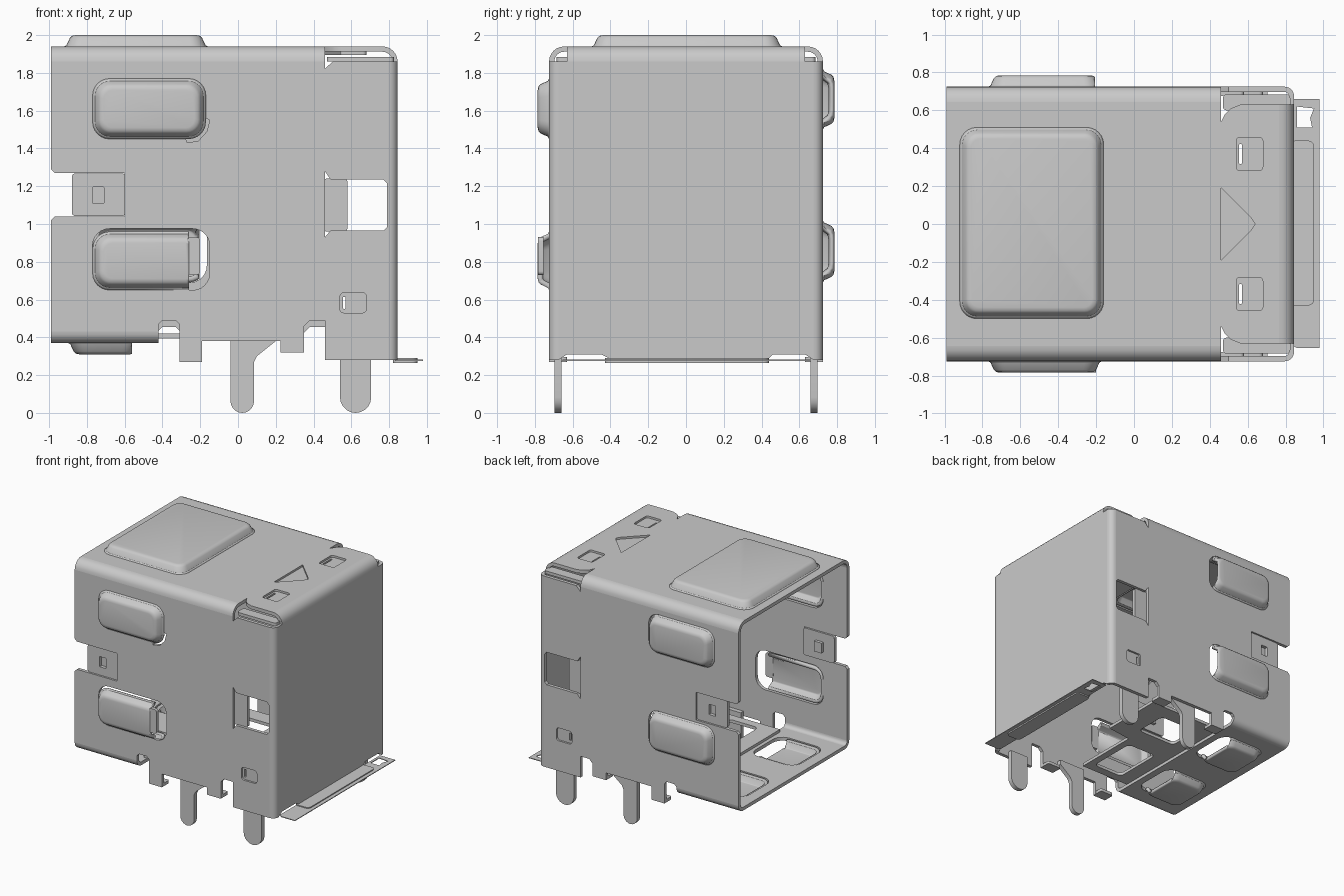
import bpy, bmesh, math
from mathutils import Vector

if "Cube" in bpy.data.objects:
    bpy.data.objects.remove(bpy.data.objects["Cube"])

T = 0.028          # sheet thickness
BULGE = 0.06       # height of pressed bulges
GREY = (0.59, 0.59, 0.59, 1)

steel = bpy.data.materials.new("brushed_grey")
steel.use_nodes = True
steel.diffuse_color = GREY
steel.node_tree.nodes["Principled BSDF"].inputs["Base Color"].default_value = GREY

# Planes: (u, v, w) to world, w pointing outwards; True where the mapping mirrors
PLANES = {
    "front": (lambda u, v, w: (u, -0.725 - w, v), False),
    "back": (lambda u, v, w: (u, 0.725 + w, v), True),
    "roof": (lambda u, v, w: (u, v, 1.94 + w), False),
    "floor": (lambda u, v, w: (u, v, 0.37 - w), True),
    "rear": (lambda u, v, w: (0.845 + w, u, v), False),
    "along_x": (lambda u, v, w: (w, u, v), False),
    "along_y": (lambda u, v, w: (u, w, v), True),
    "along_z": (lambda u, v, w: (u, v, w), False),
}


def arc(cx, cy, r, a0, a1, n=6):
    angles = [math.radians(a0 + (a1 - a0) * i / n) for i in range(n + 1)]
    return [(cx + r * math.cos(a), cy + r * math.sin(a)) for a in angles]


def rounded(u0, u1, v0, v1, r=0.02, n=6):
    return (arc(u1 - r, v1 - r, r, 0, 90, n) + arc(u0 + r, v1 - r, r, 90, 180, n)
            + arc(u0 + r, v0 + r, r, 180, 270, n) + arc(u1 - r, v0 + r, r, 270, 360, n))


def finish(name, bm, plane):
    fn, mirrored = PLANES[plane]
    for v in bm.verts:
        v.co = Vector(fn(*v.co))
    if mirrored:
        bmesh.ops.reverse_faces(bm, faces=bm.faces)
    mesh = bpy.data.meshes.new(name)
    bm.to_mesh(mesh)
    bm.free()
    obj = bpy.data.objects.new(name, mesh)
    bpy.context.collection.objects.link(obj)
    mesh.materials.append(steel)
    bpy.ops.object.select_all(action="DESELECT")
    obj.select_set(True)
    bpy.context.view_layer.objects.active = obj
    bpy.ops.object.shade_smooth_by_angle(angle=math.radians(30))
    return obj


def plate(name, plane, outline, holes=(), w0=-T, w1=0.0):
    """Flat sheet with holes, filled from 2D outlines."""
    curve = bpy.data.curves.new(name + "_outline", "CURVE")
    curve.dimensions = "2D"
    curve.fill_mode = "BOTH"
    curve.extrude = (w1 - w0) / 2
    for loop in [outline, *holes]:
        spline = curve.splines.new("POLY")
        spline.points.add(len(loop) - 1)
        for point, (u, v) in zip(spline.points, loop):
            point.co = (u, v, 0, 1)
        spline.use_cyclic_u = True
    temp = bpy.data.objects.new(name + "_outline", curve)
    bpy.context.collection.objects.link(temp)
    bpy.context.view_layer.update()
    mesh = bpy.data.meshes.new_from_object(temp.evaluated_get(bpy.context.evaluated_depsgraph_get()))
    bm = bmesh.new()
    bm.from_mesh(mesh)
    bpy.data.objects.remove(temp)
    bpy.data.curves.remove(curve)
    bpy.data.meshes.remove(mesh)
    bmesh.ops.remove_doubles(bm, verts=bm.verts, dist=1e-5)
    bmesh.ops.recalc_face_normals(bm, faces=bm.faces)
    for v in bm.verts:
        v.co.z += (w0 + w1) / 2
    return finish(name, bm, plane)


def bend(name, plane, cx, cy, r, a0, a1, w0, w1):
    """Quarter-round fold between two sheets."""
    return plate(name, plane, arc(cx, cy, r, a0, a1) + arc(cx, cy, r - T, a1, a0), (), w0, w1)


def bulge(name, plane, u0, u1, v0, v1, r=0.09, cut=None):
    """Pressed bulge; with cut, the +u end is open."""
    bm = bmesh.new()
    previous = None
    for inset, height in ((0, 0), (0.012, 0.006), (0.03, 0.045), (0.042, 0.056), (0.06, BULGE)):
        ring = [bm.verts.new((u, v, height)) for u, v in
                rounded(u0 + inset, u1 - inset, v0 + inset, v1 - inset, max(r - inset * 0.7, 0.02))]
        if previous:
            for i in range(len(ring)):
                j = (i + 1) % len(ring)
                bm.faces.new((previous[i], previous[j], ring[j], ring[i]))
        previous = ring
    bm.faces.new(previous)
    if cut is not None:
        bmesh.ops.bisect_plane(bm, geom=bm.verts[:] + bm.edges[:] + bm.faces[:],
                               plane_co=(cut, 0, 0), plane_no=(1, 0, 0), clear_outer=True)
    solid = finish(name, bm, plane).modifiers.new("sheet", "SOLIDIFY")
    solid.thickness = T
    solid.offset = -1


def dimple(name, plane, u, v, half):
    """Sunken lance with a narrow slit; returns the hole it needs."""
    area = rounded(u, u + 0.14, v - half, v + half)
    slit = rounded(u + 0.015, u + 0.03, v - half * 0.6, v + half * 0.6, 0.005)
    plate(name, plane, area, [slit], -0.045, -0.016)
    return area


def pin(u0, u1):
    r = (u1 - u0) / 2
    return arc(u0 + r, r, r, 180, 360, 10)


def side_outline(n):
    """Side wall from the open end round to the rear, n is the relief height."""
    return [(-0.99, 1.86), (-0.99, 1.29), (-0.97, 1.27), (-0.60, 1.27), (-0.60, 1.04), (-0.97, 1.04),
            (-0.99, 1.02), (-0.99, 0.43), (-0.42, 0.43), (-0.42, n - 0.02), (-0.40, n), (-0.33, n),
            (-0.31, n - 0.02), (-0.31, 0.27), (-0.19, 0.27), (-0.19, 0.38),
            (0.225, 0.38), (0.225, 0.32), (0.35, 0.32), (0.35, n - 0.03), (0.38, n), (0.46, n),
            (0.46, 0.28), (0.795, 0.28), (0.795, 1.86), (0.50, 1.86), (0.46, 1.82), (0.46, 1.86)]


# Side walls with windows, spring bulges, pins and retaining tabs
WINDOW = [(0.46, 0.93), (0.49, 0.965), (0.77, 0.965), (0.79, 0.985), (0.79, 1.215),
          (0.77, 1.235), (0.49, 1.235), (0.46, 1.28)]
for side, relief in (("front", 0.49), ("back", 0.455)):
    holes = [WINDOW, dimple(side + "_lance", side, 0.54, 0.583, 0.053)]
    if side == "front":
        bulge("front_lower_spring", side, -0.77, -0.17, 0.65, 0.96, cut=-0.26)
        plate("front_spring_tongue", side, rounded(-0.27, -0.20, 0.73, 0.93), (), 0.03, 0.058)
        holes.append(rounded(-0.77, -0.15, 0.65, 0.975, 0.09))
        bulge("front_upper_bulge", side, -0.77, -0.17, 1.45, 1.77)
        holes.append(rounded(-0.77, -0.17, 1.45, 1.77, 0.09)[:21]
                     + [(-0.275, 1.45), (-0.27, 1.43), (-0.21, 1.44), (-0.165, 1.49),
                        (-0.15, 1.55), (-0.17, 1.56)])
    else:
        for level, v0, v1 in (("lower", 0.69, 1.02), ("upper", 1.50, 1.82)):
            bulge(f"back_{level}_spring", side, -0.77, -0.17, v0, v1, cut=-0.205)
            holes.append(rounded(-0.77, -0.165, v0, v1, 0.09))
    plate(side + "_wall", side, side_outline(relief), holes)
    plate(side + "_middle_pin", side, pin(-0.04, 0.085) + [(0.085, 0.27), (0.10, 0.30), (0.20, 0.38),
                                                           (0.20, 0.42), (-0.04, 0.42)], (), -0.065, -T)
    plate(side + "_rear_pin", side, pin(0.54, 0.705) + [(0.705, 0.32), (0.54, 0.32)], (), -0.065, -T)
    plate(side + "_notch_tab", side, rounded(-0.88, -0.595, 1.042, 1.268),
          [rounded(-0.77, -0.71, 1.11, 1.195, 0.005)], -0.04, -0.012)
    plate(side + "_notch_lance", side, rounded(-0.78, -0.71, 1.11, 1.195, 0.005), (), -0.065, -0.04)
    plate(side + "_window_tab", side, rounded(0.45, 0.58, 0.96, 1.24), (), -0.05, -0.022)

# Roof with rear flap, sunken triangle and large raised panel
half = [(0.46, 0.645), (0.46, 0.54), (0.48, 0.58), (0.51, 0.61), (0.56, 0.63), (0.765, 0.63)]
roof = ([(-0.99, -0.645)] + [(x, -y) for x, y in half] + half[::-1] + [(-0.99, 0.645)])
triangle = [(0.46, -0.19), (0.62, -0.03), (0.64, 0), (0.62, 0.03), (0.46, 0.19)]
PANEL = (-0.92, -0.16, -0.50, 0.51)
roof_holes = [triangle, rounded(*PANEL, 0.09)]
for label, y in (("left", 0.37), ("right", -0.37)):
    roof_holes.append(dimple("roof_lance_" + label, "roof", 0.54, y, 0.088))
plate("roof", "roof", roof, roof_holes)
plate("roof_triangle", "roof", triangle, (), -0.045, -0.016)
bulge("roof_panel", "roof", *PANEL)

# Rear wall and its folded top edge
plate("rear_wall", "rear", [(-0.675, 0.28), (-0.63, 0.31), (-0.45, 0.31), (-0.39, 0.28), (0.43, 0.28),
                            (0.46, 0.31), (0.63, 0.31), (0.675, 0.28), (0.675, 1.86), (-0.675, 1.86)])
bend("rear_top_fold", "along_y", 0.765, 1.86, 0.08, 0, 90, -0.63, 0.63)

# Floor with two spring bulges and a stepped inner tongue
floor_holes = []
for label, y in (("left", 0.34), ("right", -0.34)):
    area = (y - 0.2, y + 0.2)
    bulge("floor_spring_" + label, "floor", -0.90, -0.51, *area, cut=-0.56)
    floor_holes.append(rounded(-0.90, -0.48, *area, 0.09))
plate("floor", "floor", [(-0.99, -0.665), (-0.42, -0.665), (-0.42, 0.665), (-0.99, 0.665)], floor_holes)
plate("floor_tongue", "along_z", [(-0.45, -0.59), (0.03, -0.59), (0.03, -0.03), (0.25, 0.0),
                                  (0.25, 0.53), (-0.45, 0.53)],
      [rounded(-0.30, -0.03, -0.52, -0.10, 0.04), rounded(-0.30, 0.05, 0.12, 0.40, 0.04)], 0.395, 0.42)

# Long folds, shelves and hooked feet, mirrored left to right
for label, s in (("left", 1), ("right", -1)):
    a = (0, 90) if s > 0 else (180, 90)
    b = (0, -90) if s > 0 else (180, 270)
    bend("roof_fold_" + label, "along_x", s * 0.645, 1.86, 0.08, *a, -0.99, 0.46)
    bend("floor_fold_" + label, "along_x", s * 0.665, 0.43, 0.06, *b, -0.99, -0.42)
    bend("rear_fold_" + label, "along_z", 0.795, s * 0.675, 0.05, 0, s * 90, 0.28, 1.86)
    y0, y1 = sorted((s * 0.60, s * 0.685))
    plate("roof_shelf_" + label, "along_z", rounded(0.47, 0.825, y0, y1), (), 1.86, 1.885)
    y0, y1 = sorted((s * 0.63, s * 0.70))
    for place, x0, x1, z in (("front", -0.31, -0.19, 0.27), ("rear", 0.225, 0.35, 0.32)):
        plate(f"hook_foot_{place}_{label}", "along_z", rounded(x0, x1, y0, y1, 0.01), (), z, z + 0.025)

# Flange at the foot of the rear wall
plate("rear_flange", "along_z", [(0.83, -0.64), (0.86, -0.655), (0.98, -0.655), (0.98, 0.66), (0.84, 0.66)],
      [[(0.86, 0.51), (0.94, 0.51), (0.93, 0.56), (0.95, 0.61), (0.86, 0.62)]], 0.276, 0.282)
plate("rear_flange_lip", "along_z", rounded(0.82, 0.95, -0.43, 0.44, 0.03), (), 0.265, 0.29)
